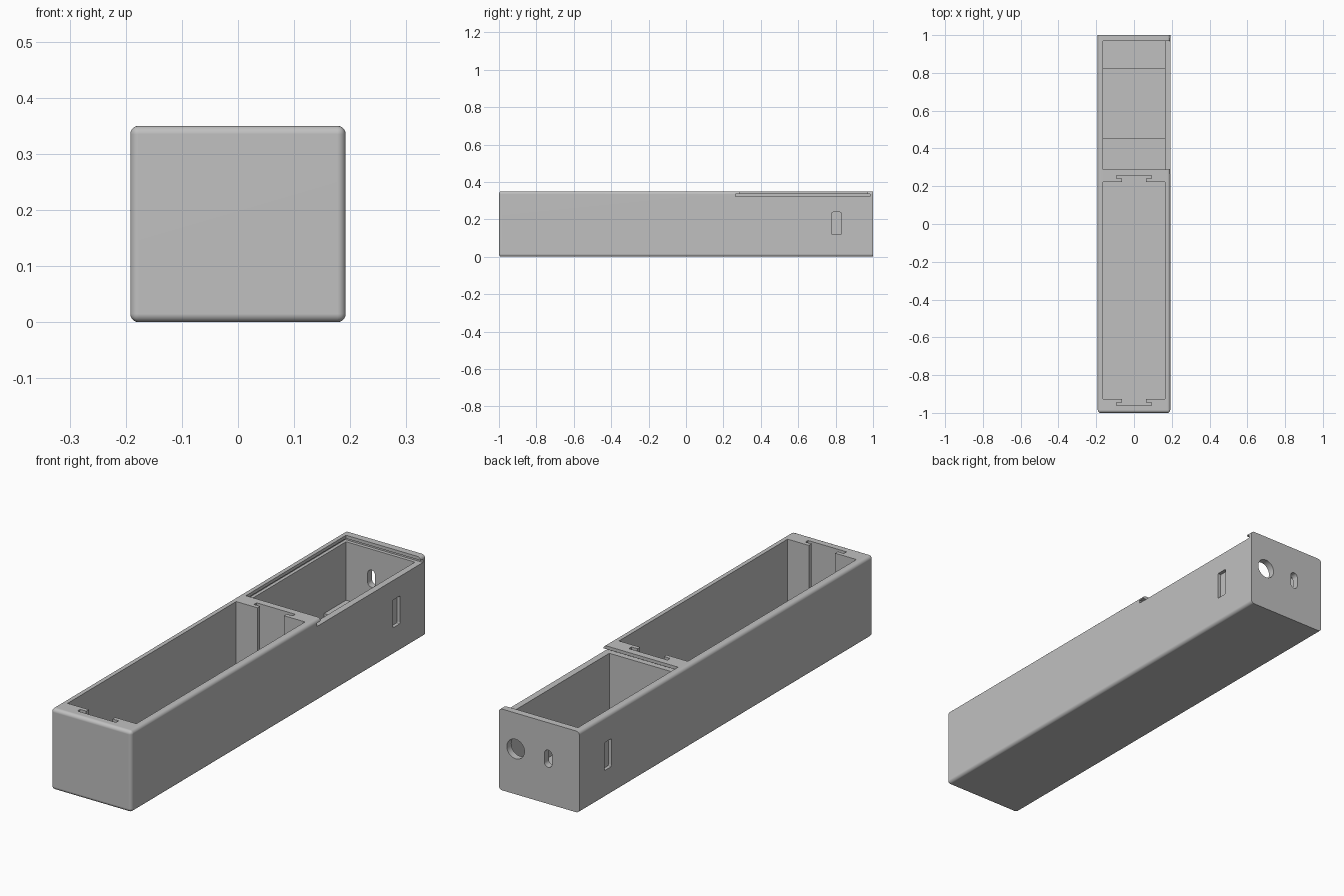
import bpy, bmesh, math
from mathutils import Vector

cube = bpy.data.objects.get("Cube")
if cube:
    bpy.data.objects.remove(cube, do_unlink=True)

# Overall sizes
W, L, H = 0.192, 1.0, 0.35     # half width, half length, height
IN = 0.164                     # half width of the compartments
FLOOR = 0.03

grey = bpy.data.materials.new("light_grey")
grey.use_nodes = True
colour = (0.53, 0.53, 0.53, 1)
grey.diffuse_color = colour
grey.node_tree.nodes["Principled BSDF"].inputs["Base Color"].default_value = colour


def prism(name, outline, axis, start, end):
    """Extrude an outline along axis; outline uses the two other axes in order."""
    def place(p, w):
        c = list(p)
        c.insert("xyz".index(axis), w)
        return Vector(c)
    bm = bmesh.new()
    face = bm.faces.new([bm.verts.new(place(p, start)) for p in outline])
    ext = bmesh.ops.extrude_face_region(bm, geom=[face])["geom"]
    shift = place((0, 0), end - start)
    bmesh.ops.translate(bm, vec=shift,
                        verts=[g for g in ext if isinstance(g, bmesh.types.BMVert)])
    bmesh.ops.recalc_face_normals(bm, faces=bm.faces)
    mesh = bpy.data.meshes.new(name)
    bm.to_mesh(mesh)
    bm.free()
    mesh.materials.append(grey)
    ob = bpy.data.objects.new(name, mesh)
    bpy.context.collection.objects.link(ob)
    return ob


def rect(u0, v0, u1, v1):
    return [(u0, v0), (u1, v0), (u1, v1), (u0, v1)]


def rounded(u, v, half_u, half_v, r, n=8):
    """Rounded rectangle; a circle when r equals both half sizes."""
    pts = []
    for k, (su, sv) in enumerate([(1, 1), (-1, 1), (-1, -1), (1, -1)]):
        for i in range(n + 1):
            a = math.pi / 2 * (k + i / n)
            p = (u + su * (half_u - r) + r * math.cos(a),
                 v + sv * (half_v - r) + r * math.sin(a))
            if not pts or math.dist(p, pts[-1]) > 1e-5:
                pts.append(p)
    if math.dist(pts[0], pts[-1]) < 1e-5:
        pts.pop()
    return pts


# Case body, with every edge rounded except around the back end
case = prism("case", rect(-W, 0, W, H), "y", -L, L)
bm = bmesh.new()
bm.from_mesh(case.data)
edges = [e for e in bm.edges if not all(v.co.y > 0 for v in e.verts)]
bmesh.ops.bevel(bm, geom=edges, offset=0.015, offset_type='OFFSET',
                segments=5, profile=0.5, affect='EDGES')
bm.to_mesh(case.data)
bm.free()

cutters = []

# Long front compartment with a T-shaped guide groove at each end
half = [(IN, 0.222), (0.063, 0.222), (0.063, 0.24), (0.092, 0.24), (0.092, 0.258)]
back_end = half + [(-x, y) for x, y in reversed(half)]
middle = -0.352
front_end = [(-x, 2 * middle - y) for x, y in back_end]
cutters.append(prism("front_compartment", back_end + front_end, "z", FLOOR, H + 0.1))

# Rear compartment with a raised ledge at each end
LEDGE = 0.07
rear = [(0.288, H + 0.1), (0.288, LEDGE), (0.455, LEDGE), (0.455, FLOOR),
        (0.82, FLOOR), (0.82, LEDGE), (0.97, LEDGE), (0.97, H + 0.1)]
cutters.append(prism("rear_compartment", rear, "x", -IN, IN))

# Sliding lid track, open on the left side
cutters.append(prism("lid_opening", rect(0.288, 0.322, 0.97, H + 0.1), "x", -IN, W + 0.1))
cutters.append(prism("lid_groove", rect(0.264, 0.322, 0.985, 0.336), "x", -0.178, W + 0.1))

# Shallow recess in each side
for s in (-1, 1):
    cutters.append(prism("side_recess", rounded(0.805, 0.178, 0.025, 0.06, 0.006, 3),
                         "x", s * (W - 0.015), s * (W + 0.05)))

# Round and oval holes through the back wall
cutters.append(prism("round_hole", rounded(0.112, 0.195, 0.042, 0.042, 0.042),
                     "y", 0.95, 1.05))
cutters.append(prism("oval_hole", rounded(-0.043, 0.195, 0.018, 0.037, 0.018),
                     "y", 0.95, 1.05))

# Cut everything out of the case
bpy.ops.object.select_all(action='DESELECT')
bpy.context.view_layer.objects.active = case
case.select_set(True)
for c in cutters:
    m = case.modifiers.new(c.name, 'BOOLEAN')
    m.operation, m.solver, m.object = 'DIFFERENCE', 'EXACT', c
    bpy.ops.object.modifier_apply(modifier=m.name)
    bpy.data.objects.remove(c, do_unlink=True)

# Smooth rounded edges, flat walls
bpy.ops.object.shade_smooth_by_angle(angle=math.radians(30))
wn = case.modifiers.new("even_shading", 'WEIGHTED_NORMAL')
wn.keep_sharp = True
